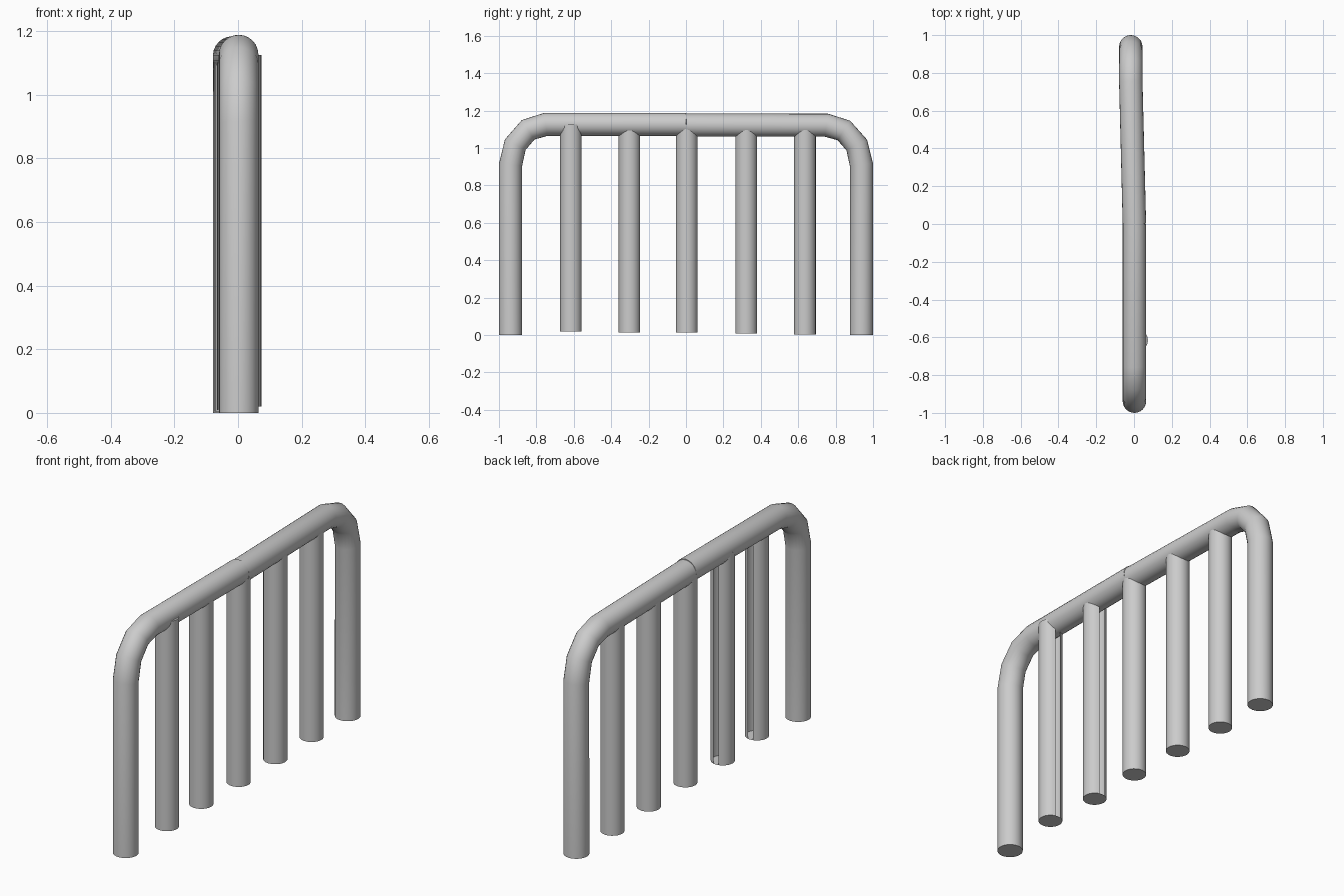
import bpy, bmesh, math
from mathutils import Vector

if "Cube" in bpy.data.objects:
    bpy.data.objects.remove(bpy.data.objects["Cube"])

SIDES = 24


def finish(bm, name):
    bmesh.ops.recalc_face_normals(bm, faces=bm.faces)
    mesh = bpy.data.meshes.new(name)
    bm.to_mesh(mesh)
    bm.free()
    ob = bpy.data.objects.new(name, mesh)
    bpy.context.collection.objects.link(ob)
    bpy.ops.object.select_all(action='DESELECT')
    ob.select_set(True)
    bpy.context.view_layer.objects.active = ob
    bpy.ops.object.shade_smooth_by_angle(angle=math.radians(35))
    return ob


def tube(name, path, radius, open_slit=False):
    """Capped round tube along a path in the y-z plane."""
    bm = bmesh.new()
    pts = [Vector(p) for p in path]
    rings = []
    for i, p in enumerate(pts):
        a = (p - pts[i - 1]).normalized() if i else None
        b = (pts[i + 1] - p).normalized() if i < len(pts) - 1 else None
        d = ((a or b) + (b or a)).normalized()
        u = Vector((1, 0, 0))
        u = (u - d * u.dot(d)).normalized()
        v = d.cross(u)
        ring = []
        for k in range(SIDES):
            t = 2 * math.pi * k / SIDES
            ring.append(bm.verts.new(p + radius * (u * math.cos(t) + v * math.sin(t))))
        rings.append(ring)
    for r0, r1 in zip(rings, rings[1:]):
        for k in range(SIDES):
            # narrow open seam facing the back
            if open_slit and k in (SIDES // 4 - 1, SIDES // 4):
                continue
            n = (k + 1) % SIDES
            bm.faces.new((r0[k], r0[n], r1[n], r1[k]))
    bm.faces.new(rings[0])
    bm.faces.new(rings[-1])
    return finish(bm, name)


def frame_half(name, side, x_end, z_top):
    """Upright, faceted corner bend and half of the top rail."""
    yc, zc, ry = 0.75, 0.91, 0.188
    rz = z_top - zc
    path = [(x_end, side * (yc + ry), 0)]
    for deg in (0, 30, 60, 90):
        a = math.radians(deg)
        path.append((x_end, side * (yc + ry * math.cos(a)), zc + rz * math.sin(a)))
    path.append((0.002, 0, z_top))
    return tube(name, path, 0.062)


# Arched frame in two halves meeting at a seam in the middle
frame_half("front_frame_half", -1, 0.002, 1.126)
frame_half("back_frame_half", 1, -0.017, 1.122)

# Vertical bars: x, y, bottom, open seam
bars = [(0.016, -0.615, 0.02, True), (-0.003, -0.302, 0.013, True),
        (0.001, 0.004, 0.013, False), (-0.008, 0.322, 0.009, False),
        (-0.016, 0.636, 0.004, False)]
for i, (x, y, z, slit) in enumerate(bars):
    tube(f"bar_{i + 1}", [(x, y, z), (x, y, 1.125)], 0.058, slit)
